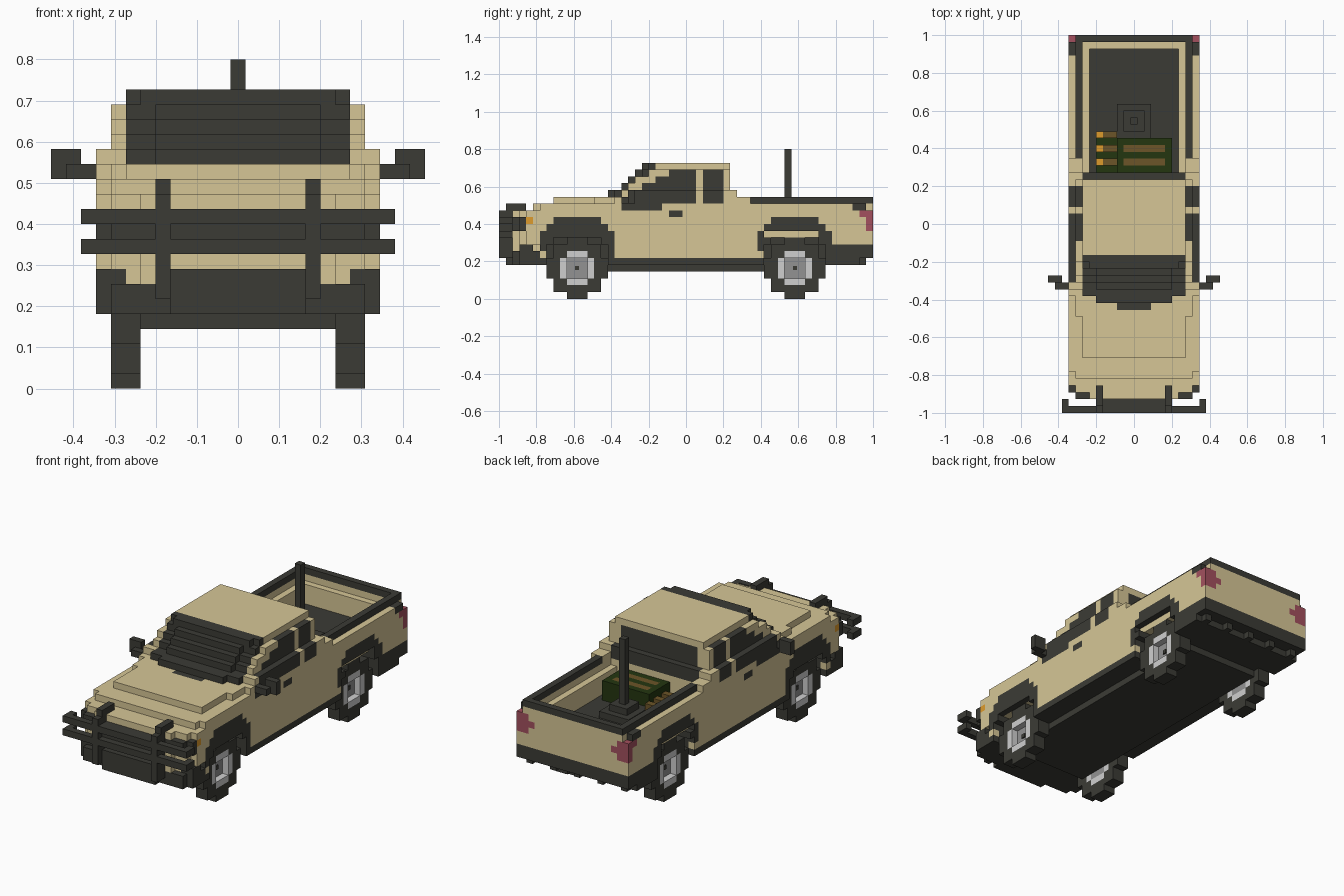
import bpy, bmesh

if "Cube" in bpy.data.objects:
    bpy.data.objects.remove(bpy.data.objects["Cube"], do_unlink=True)

U = 2 / 55          # edge of one block
grid = {}           # block position -> part name
part_colour = {}    # part name -> colour name


def srgb(r, g, b):
    f = lambda c: c / 12.92 if c <= 0.04045 else ((c + 0.055) / 1.055) ** 2.4
    return (f(r / 255), f(g / 255), f(b / 255), 1)


COLOURS = {
    "sand": srgb(214, 198, 150), "charcoal": srgb(59, 59, 53),
    "light_grey": srgb(207, 207, 207), "mid_grey": srgb(146, 146, 146),
    "red": srgb(163, 80, 94), "amber": srgb(222, 155, 44),
    "dark_green": srgb(36, 54, 16), "brown": srgb(108, 85, 40),
}
materials = {}
for name, rgba in COLOURS.items():
    m = bpy.data.materials.new(name)
    m.use_nodes = True
    m.diffuse_color = rgba
    bsdf = m.node_tree.nodes["Principled BSDF"]
    bsdf.inputs["Base Color"].default_value = rgba
    bsdf.inputs["Roughness"].default_value = 0.8
    materials[name] = m


def fill(part, colour, x, y, z, mirror=True):
    """Fill a box of blocks: x columns inclusive, y and z half open; part None carves."""
    if part:
        part_colour[part] = colour
    for i in range(x[0], x[1] + 1):
        for j in range(*y):
            for k in range(*z):
                for s in ({i, -i} if mirror else {i}):
                    if part:
                        grid[(s, j, k)] = part
                    else:
                        grid.pop((s, j, k), None)


def carve(x, y, z):
    fill(None, None, x, y, z)


DARK, TAN = "charcoal", "sand"

# Chassis, sills and bumpers
fill("chassis", DARK, (0, 6), (8, 47), (4, 5))
fill("chassis", DARK, (0, 9), (4, 53), (5, 6))
fill("front_bumper", DARK, (0, 9), (3, 8), (5, 7))
fill("front_bumper", DARK, (0, 8), (2, 3), (5, 7))
fill("front_bumper", DARK, (8, 9), (3, 5), (7, 8))
fill("front_bumper", DARK, (0, 4), (1, 3), (5, 8))

# Main body and nose
fill("body", TAN, (0, 9), (6, 55), (6, 14))
fill("body", TAN, (0, 9), (4, 6), (8, 13))
fill("body", TAN, (0, 7), (3, 6), (7, 13))
fill("body", TAN, (8, 8), (3, 6), (8, 13))
fill("body", TAN, (5, 6), (2, 4), (7, 13))
fill("body", TAN, (0, 4), (2, 4), (8, 13))
fill("body", TAN, (0, 8), (5, 6), (13, 14))
fill("rear_bumper", DARK, (0, 9), (46, 55), (6, 8))
for x in (0, 4, 8):
    fill("rear_bumper", DARK, (x, x), (53, 54), (5, 6))

# Bonnet
fill("bonnet", TAN, (0, 7), (8, 17), (14, 15))
fill("bonnet", TAN, (8, 8), (14, 17), (14, 15))

# Grille, headlights and indicators
fill("grille", DARK, (0, 4), (1, 3), (9, 12))
fill("headlights", DARK, (5, 8), (2, 3), (10, 12))
fill("headlights", DARK, (8, 9), (3, 4), (10, 12))
fill("indicators", "amber", (9, 9), (4, 5), (11, 12))

# Bull bar
for z in (9, 11):
    fill("bull_bar", DARK, (0, 10), (0, 1), (z, z + 1))
    fill("bull_bar", DARK, (10, 10), (0, 2), (z, z + 1))
fill("bull_bar", DARK, (5, 5), (0, 2), (6, 13))
fill("bull_bar", DARK, (5, 5), (1, 4), (13, 14))

# Cab with stepped pillars
fill("cab", TAN, (0, 9), (17, 35), (14, 15))
fill("cab", TAN, (0, 9), (18, 35), (15, 16))
for z, y in ((16, 19), (17, 20), (18, 22)):
    fill("cab", TAN, (0, 8), (y, 34), (z, z + 1))
fill("cab", TAN, (0, 7), (23, 34), (19, 20))
fill("cab", TAN, (8, 9), (35, 37), (14, 15))

# Bowed windscreen steps and rear window
fill("windscreen", DARK, (0, 2), (15, 16), (14, 15))
for z, y0, y1 in ((15, 16, 19), (16, 18, 20), (17, 19, 21), (18, 20, 23), (19, 21, 23)):
    bow = 6 if z == 19 else 5
    fill("windscreen", DARK, (0, bow), (y0, y1), (z, z + 1))
    carve((bow + 1, 7), (y0, y0 + 1), (z, z + 1))
    fill("windscreen", DARK, (bow + 1, 7), (y0 + 1, y1), (z, z + 1))
fill("rear_window", DARK, (0, 6), (33, 34), (16, 19))
fill("rear_window", DARK, (0, 7), (34, 35), (14, 16))

# Side windows, door handles and mirrors
for z, y in ((13, 18), (14, 18), (15, 19), (16, 21), (17, 23), (18, 25)):
    fill("side_windows", DARK, (8, 9) if z < 16 else (8, 8),
         (y, 24 if z == 13 else 29), (z, z + 1))
fill("side_windows", DARK, (9, 9), (30, 33), (14, 16))
fill("side_windows", DARK, (8, 8), (30, 33), (16, 19))
fill("door_handles", DARK, (9, 9), (25, 27), (12, 13))
fill("mirrors", DARK, (10, 11), (18, 19), (14, 15))
fill("mirrors", DARK, (11, 12), (19, 20), (14, 16))

# Load bed
carve((0, 6), (35, 53), (10, 16))
carve((7, 7), (35, 54), (13, 16))
carve((0, 7), (53, 54), (13, 14))
fill("bed_floor", DARK, (0, 6), (35, 53), (9, 10))
fill("bed_rail", DARK, (8, 8), (37, 55), (14, 15))
fill("bed_rail", DARK, (0, 8), (54, 55), (14, 15))
fill("bed_rail", DARK, (9, 9), (52, 54), (13, 14))

# Tail lights
carve((9, 9), (54, 55), (13, 14))
fill("tail_lights", "red", (8, 9), (54, 55), (10, 13))
fill("tail_lights", "red", (7, 7), (54, 55), (11, 12))
fill("tail_lights", "red", (9, 9), (53, 54), (12, 13))

# Mast on a stepped foot
fill("mast", DARK, (0, 2), (40, 45), (10, 11))
fill("mast", DARK, (0, 1), (41, 44), (11, 12))
fill("mast", DARK, (0, 0), (42, 43), (12, 22))

# Cargo crate with slats, and the tubes beside it
fill("crate", "dark_green", (-2, 5), (35, 40), (10, 13), False)
fill("crate", "dark_green", (-5, -3), (35, 40), (10, 11), False)
for y in (36, 38):
    fill("crate_slats", "brown", (-1, 4), (y, y + 1), (12, 13), False)
for y in (36, 38, 40):
    fill("tubes", "brown", (-4, -3), (y, y + 1), (10, 12), False)
    fill("tube_tips", "amber", (-5, -5), (y, y + 1), (10, 12), False)

# Wheels and stepped arches: (z range, half width about the axle)
ARCH = [((11, 12), 3), ((10, 11), 4), ((7, 10), 5)]
TYRE = [((0, 1), 1), ((1, 3), 3), ((3, 6), 4), ((6, 8), 3), ((8, 9), 1)]
for axle, c in (("front", 11), ("rear", 43)):
    arch, tyre, rim = axle + "_arches", axle + "_tyres", axle + "_rims"
    for z, h in ARCH:
        fill(arch, DARK, (9, 9), (c - h, c + h + 1), z)
    fill(arch, DARK, (9, 9), (c + 5, c + 6), (5, 8))
    fill(arch, DARK, (6, 8), (c - 5, c + 6), (5, 9))
    carve((7, 9), (c - 4, c + 5), (0, 8))
    carve((7, 9), (c - 3, c + 4), (8, 9))
    if axle == "rear":
        carve((9, 9), (c - 4, c + 4), (9, 10))
    for z, h in TYRE:
        fill(tyre, DARK, (7, 8), (c - h, c + h + 1), z)
    fill(rim, "light_grey", (7, 8), (c - 2, c + 3), (3, 6))
    fill(rim, "light_grey", (7, 8), (c - 1, c + 2), (2, 7))
    carve((8, 8), (c - 1, c + 2), (3, 6))
    fill(axle + "_hubs", "mid_grey", (7, 7), (c - 1, c + 2), (3, 6))
    fill(axle + "_axle", DARK, (0, 6), (c, c + 1), (4, 5))
    # Small dark cap in the middle of each hub
    for side, s in (("left", 1), ("right", -1)):
        bpy.ops.mesh.primitive_cube_add(
            size=0.6 * U, location=(s * 7.4 * U, (c + 0.5) * U - 1, 4.5 * U))
        cap = bpy.context.object
        cap.name = f"{axle}_{side}_hub_cap"
        cap.data.materials.append(materials[DARK])

# Turn each part's blocks into one closed, flat-shaded mesh
SIDES = [(d, s) for d in range(3) for s in (0, 1)]
for part, colour in part_colour.items():
    cells = [p for p, n in grid.items() if n == part]
    bm = bmesh.new()
    corners = {}

    def corner(p):
        if p not in corners:
            corners[p] = bm.verts.new(((p[0] - 0.5) * U, p[1] * U - 1, p[2] * U))
        return corners[p]

    for p in cells:
        for d, s in SIDES:
            n = list(p)
            n[d] += 2 * s - 1
            if grid.get(tuple(n)) == part:
                continue
            ring = []
            for a, b in ((0, 0), (1, 0), (1, 1), (0, 1)):
                q = list(p)
                q[d] += s
                q[(d + 1) % 3] += a
                q[(d + 2) % 3] += b
                ring.append(corner(tuple(q)))
            bm.faces.new(ring if s else ring[::-1])
    mesh = bpy.data.meshes.new(part)
    bm.to_mesh(mesh)
    bm.free()
    mesh.materials.append(materials[colour])
    bpy.context.collection.objects.link(bpy.data.objects.new(part, mesh))
